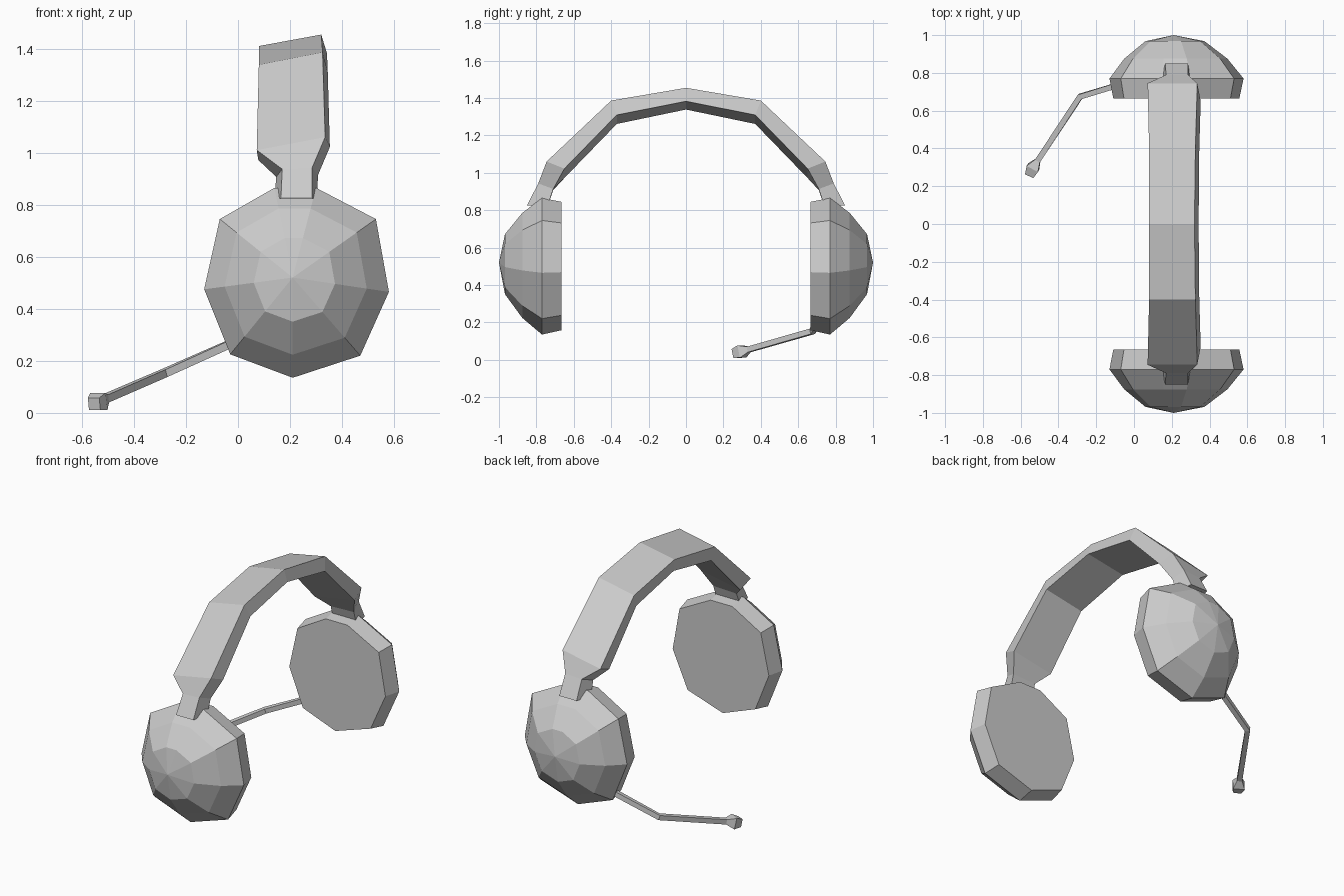
import bpy, bmesh
from mathutils import Vector

if "Cube" in bpy.data.objects:
    bpy.data.objects.remove(bpy.data.objects["Cube"])


def loft(name, rings, mirror=False):
    """Skin equal-length rings of points, cap both ends, flat shaded."""
    bm = bmesh.new()
    loops = [[bm.verts.new(p) for p in ring] for ring in rings]
    n = len(rings[0])
    for a, b in zip(loops, loops[1:]):
        for i in range(n):
            j = (i + 1) % n
            bm.faces.new((a[i], a[j], b[j], b[i]))
    bm.faces.new(loops[0])
    bm.faces.new(loops[-1])
    bmesh.ops.remove_doubles(bm, verts=bm.verts, dist=1e-4)
    bmesh.ops.recalc_face_normals(bm, faces=bm.faces)
    mesh = bpy.data.meshes.new(name)
    bm.to_mesh(mesh)
    bm.free()
    obj = bpy.data.objects.new(name, mesh)
    bpy.context.collection.objects.link(obj)
    if mirror:
        mod = obj.modifiers.new("Mirror", 'MIRROR')
        mod.use_axis = (False, True, False)
        mod.use_mirror_merge = False
    return obj


# Ear cups: one faceted outline scaled into a dome, mirrored across y
CX, CZ = 0.21, 0.52
outline = [(0.30, 0.865), (0.53, 0.745), (0.58, 0.465), (0.47, 0.22), (0.21, 0.135),
           (-0.03, 0.225), (-0.13, 0.475), (-0.07, 0.745), (0.14, 0.865)]
dome = [(0.665, 0.94), (0.77, 1.0), (0.875, 0.77), (0.968, 0.44), (1.0, 0.0)]
loft("ear_cups", [[(CX + (x - CX) * s, y, CZ + (z - CZ) * s) for x, z in outline]
                  for y, s in dome], mirror=True)

# Headband: (outer y, z), (inner y, z), outer x range, inner x range, side tilt
stations = [
    ((0.0, 1.432), (0.0, 1.36), (0.08, 0.32), (0.085, 0.342), 0.022),
    ((0.40, 1.362), (0.37, 1.285), (0.08, 0.325), (0.085, 0.345), 0.024),
    ((0.745, 1.035), (0.65, 0.997), (0.072, 0.335), (0.078, 0.353), 0.025),
    ((0.79, 0.94), (0.71, 0.91), (0.17, 0.285), (0.147, 0.307), 0.003),
    ((0.85, 0.825), (0.74, 0.82), (0.165, 0.285), (0.14, 0.305), 0.0),
]


def section(st, side):
    (yo, zo), (yi, zi), (a, b), (c, d), t = st
    return [(a, side * yo, zo - t), (b, side * yo, zo + t),
            (d, side * yi, zi + t), (c, side * yi, zi - t)]


loft("headband", [section(s, -1) for s in reversed(stations)] +
     [section(s, 1) for s in stations[1:]])

# Microphone boom: square tube swept along a bent path, swelling at the tip
path = [((-0.02, 0.755, 0.27), 0.02), ((-0.285, 0.675, 0.152), 0.02),
        ((-0.51, 0.335, 0.055), 0.02), ((-0.535, 0.298, 0.044), 0.045),
        ((-0.553, 0.258, 0.034), 0.032)]
pts = [Vector(p) for p, r in path]
rings = []
for i, (p, r) in enumerate(path):
    d = (pts[min(i + 1, len(pts) - 1)] - pts[max(i - 1, 0)]).normalized()
    u = d.cross(Vector((0, 0, 1))).normalized()
    v = u.cross(d)
    rings.append([pts[i] + (u * a + v * b) * r * 0.75
                  for a, b in ((1, 1), (-1, 1), (-1, -1), (1, -1))])
loft("microphone_boom", rings)
